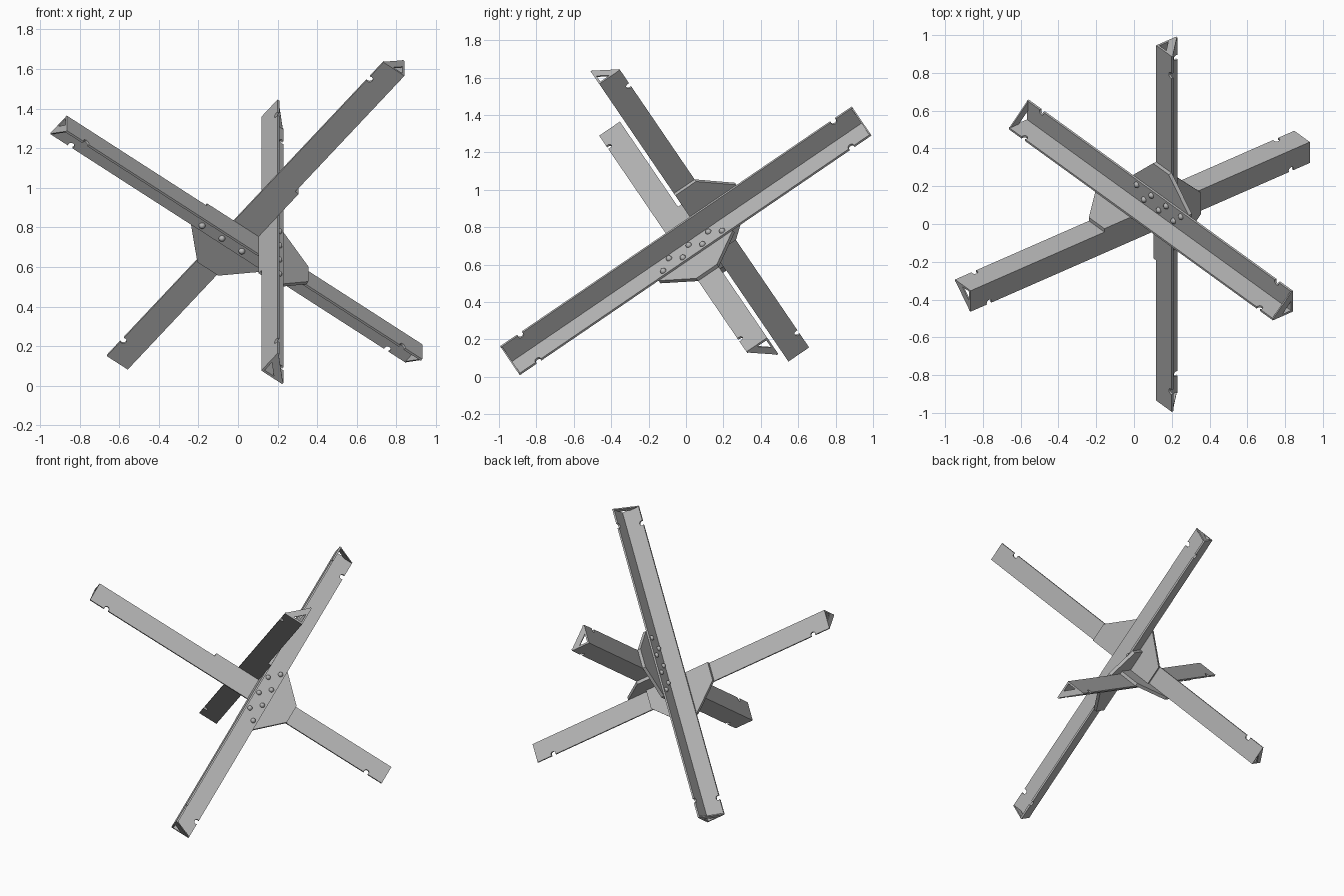
import bpy, bmesh, math
from mathutils import Vector, Matrix

cube = bpy.data.objects.get("Cube")
if cube:
    bpy.data.objects.remove(cube, do_unlink=True)

steel = bpy.data.materials.new("grey_steel")
steel.use_nodes = True
GREY = (0.47, 0.47, 0.47, 1)
steel.diffuse_color = GREY
steel.node_tree.nodes["Principled BSDF"].inputs["Base Color"].default_value = GREY

# Three perpendicular beam directions and the point where the plates cross
A = Vector((0, 0.826, 0.563)).normalized()
side = Vector((1, 0, 0))
up = side.cross(A)
if up.z < 0:
    up.negate()
tilt = math.radians(52.1)
B = math.cos(tilt) * side + math.sin(tilt) * up
C = math.sin(tilt) * side - math.cos(tilt) * up
CENTRE = 0.4875 * A + 0.5265 * B - 0.2805 * C

HALF = 1.138       # half beam length
LEG = 0.134        # flange width
THICK = 0.012      # flange thickness
GAP = 0.011        # half plate thickness
SHIFT = 0.079      # beam slides along its axis by this much
PITCH = 0.127      # rivet spacing


def slab(bm, outline, origin, u, v, n, depth):
    """Extrude a flat outline, drawn in the u, v directions, along n."""
    verts = [bm.verts.new(origin + p * u + q * v) for p, q in outline]
    face = bm.faces.new(verts)
    ext = bmesh.ops.extrude_face_region(bm, geom=[face])
    moved = [g for g in ext["geom"] if isinstance(g, bmesh.types.BMVert)]
    bmesh.ops.translate(bm, verts=moved, vec=n * depth)


def finish(bm, name, smooth=False):
    bmesh.ops.recalc_face_normals(bm, faces=bm.faces[:])
    mesh = bpy.data.meshes.new(name)
    for f in bm.faces:
        f.smooth = smooth
    bm.to_mesh(mesh)
    bm.free()
    mesh.materials.append(steel)
    obj = bpy.data.objects.new(name, mesh)
    bpy.context.scene.collection.objects.link(obj)
    return obj


def flange_outline(start):
    """Long strip with a round bite near each end of its free edge."""
    pts = [(-HALF, start), (HALF, start), (HALF, LEG)]
    for end in (1, -1):
        for i in range(9):
            t = math.radians(30 - 30 * i)
            pts.append((end * (HALF - 0.125) + 0.017 * math.cos(t),
                        LEG - 0.0085 + 0.017 * math.sin(t)))
    return pts + [(-HALF, LEG)]


def build_beam(label, axis, slide, riveted, other):
    """Angle beam with end straps, a gusset plate and its rivets.
    riveted and other are the directions of the two flanges."""
    corner = CENTRE + slide * axis + GAP * (riveted + other)

    # Angle profile beam
    bm = bmesh.new()
    slab(bm, flange_outline(0), corner, axis, riveted, other, THICK)
    slab(bm, flange_outline(THICK), corner, axis, other, riveted, THICK)
    # Straps joining the flange tips at both ends
    cut = 0.58 * LEG
    strap = [(LEG, THICK / 2), (THICK / 2, LEG), (THICK / 2, cut), (cut, THICK / 2)]
    for end in (1, -1):
        slab(bm, strap, corner + end * HALF * axis, riveted, other, -end * axis, 0.008)
    finish(bm, label + "_beam")

    # Gusset plate against the outside of the riveted flange
    bm = bmesh.new()
    wide, narrow, reach = 0.24, LEG / 2, 0.302
    plate = [(-wide, 0), (wide, 0), (wide, LEG), (narrow, reach),
             (-narrow, reach), (-wide, LEG)]
    slab(bm, plate, corner, axis, riveted, -other, 2 * GAP)
    finish(bm, label + "_gusset_plate")

    # Staggered rows of domed rivets inside the flange
    bm = bmesh.new()
    spots = [(k * PITCH, 0.043) for k in (-1, 0, 1)]
    spots += [(k * PITCH, 0.104) for k in (-1.5, -0.5, 0.5, 1.5)]
    for along, across in spots:
        pos = corner + along * axis + across * riveted + THICK * other
        spin = other.to_track_quat('Z', 'Y').to_matrix().to_4x4()
        bmesh.ops.create_uvsphere(bm, u_segments=12, v_segments=8, radius=0.017,
                                  matrix=Matrix.Translation(pos) @ spin)
    finish(bm, label + "_rivets", smooth=True)


build_beam("rising_back", A, -SHIFT, C, B)
build_beam("rising_left", B, SHIFT, A, -C)
build_beam("falling_left", C, -SHIFT, -B, -A)
